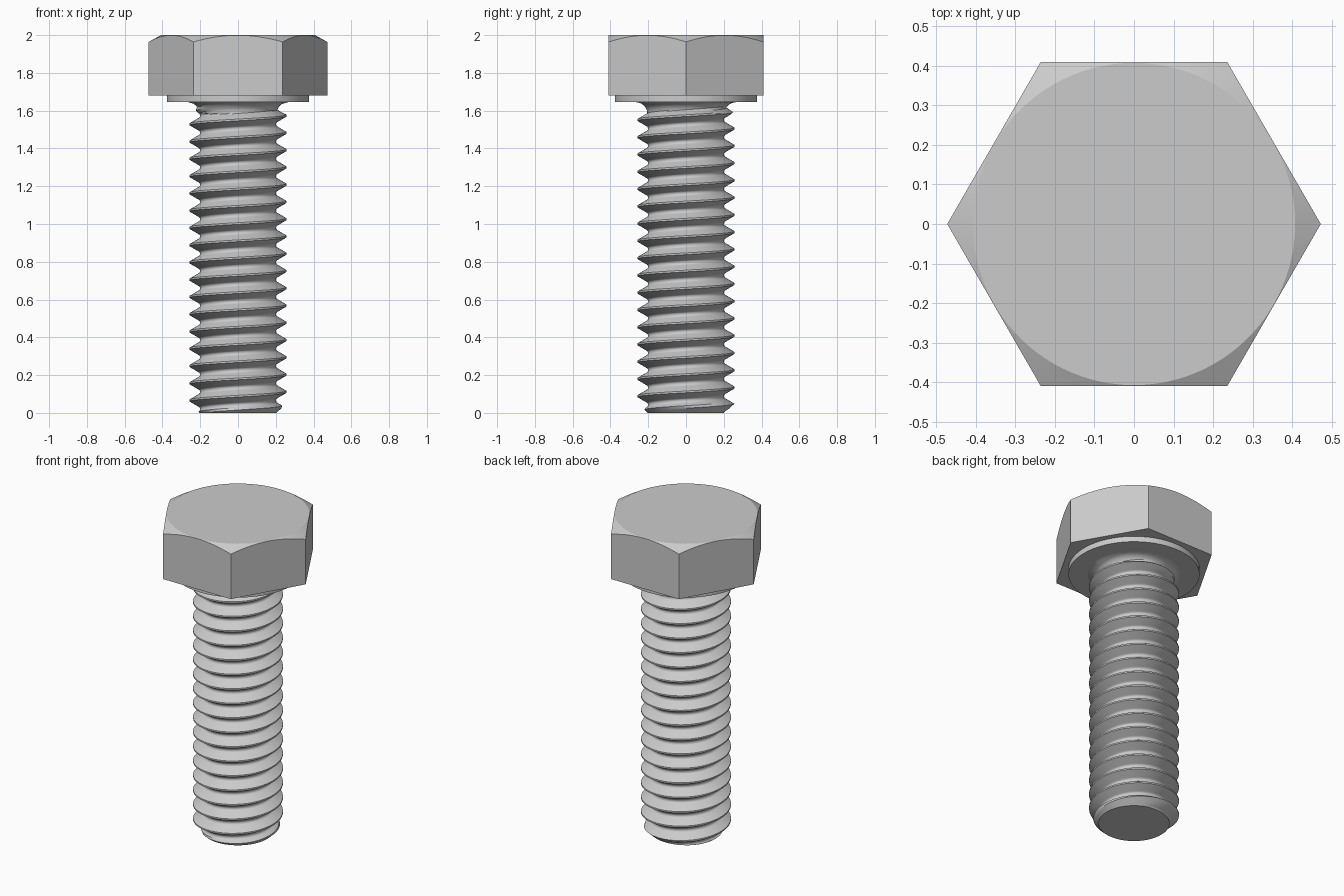
import bpy, bmesh
from math import cos, sin, pi, radians, sqrt, tan

if "Cube" in bpy.data.objects:
    bpy.data.objects.remove(bpy.data.objects["Cube"])

PITCH = 0.0914       # distance between thread crests
CREST_Z = 0.02       # crest height on the +x side at the tip
MAJOR, ROOT = 0.257, 0.201
NECK = 1.645         # top of the shank
SEG = 96
# (fraction of pitch, radius) across one half of the thread
HALF = [(0, MAJOR), (0.05, MAJOR), (0.2, 0.2335), (0.34, 0.2115), (0.375, 0.206),
        (0.405, 0.2035), (0.45, 0.2015), (0.5, ROOT)]


def finish(bm, name, angle):
    bmesh.ops.remove_doubles(bm, verts=bm.verts, dist=1e-5)
    bmesh.ops.recalc_face_normals(bm, faces=bm.faces)
    me = bpy.data.meshes.new(name)
    bm.to_mesh(me)
    bm.free()
    ob = bpy.data.objects.new(name, me)
    bpy.context.collection.objects.link(ob)
    bpy.ops.object.select_all(action='DESELECT')
    ob.select_set(True)
    bpy.context.view_layer.objects.active = ob
    bpy.ops.object.shade_smooth_by_angle(angle=radians(angle))
    return ob


def shank_radius(t, z):
    u = ((z - CREST_Z) / PITCH - t / (2 * pi)) % 1.0
    u = min(u, 1 - u)
    r = ROOT
    for (a, ra), (b, rb) in zip(HALF, HALF[1:]):
        if a <= u <= b:
            r = ra + (rb - ra) * (u - a) / (b - a)
            break
    # thread runs out below the head, where a fillet flares outward
    fade = max(0.0, min(1.0, (1.63 - z) / 0.045))
    r = ROOT + (r - ROOT) * fade
    if z > NECK - 0.06:
        r = max(r, 0.265 - sqrt(max(0.0, 0.06 ** 2 - (z - NECK + 0.06) ** 2)))
    # chamfered tip
    return min(r, 0.203 + 1.1 * z)


# Threaded shank: rows follow the helix and are clamped at both ends
bm = bmesh.new()
us = [u for u, _ in HALF] + [1 - u for u, _ in HALF[-2:0:-1]]
rows = []
for k in range(-2, int(NECK / PITCH) + 3):
    for u in us:
        row = []
        for i in range(SEG + 1):
            t = 2 * pi * i / SEG
            z = min(NECK, max(0.0, CREST_Z + PITCH * (k + u + t / (2 * pi))))
            r = shank_radius(t, z)
            row.append(bm.verts.new((r * cos(t), r * sin(t), z)))
        rows.append(row)
for a, b in zip(rows, rows[1:]):
    for i in range(SEG):
        quad = (a[i], a[i + 1], b[i + 1], b[i])
        zs = [v.co.z for v in quad]
        if max(zs) - min(zs) > 1e-6:
            bm.faces.new(quad)
bmesh.ops.delete(bm, geom=[v for v in bm.verts if not v.link_faces], context='VERTS')
bmesh.ops.remove_doubles(bm, verts=bm.verts, dist=1e-5)
bmesh.ops.holes_fill(bm, edges=[e for e in bm.edges if e.is_boundary], sides=0)
finish(bm, "threaded_shank", 30)

# Washer face under the head
bm = bmesh.new()
bmesh.ops.create_cone(bm, cap_ends=True, segments=96, radius1=0.375, radius2=0.375, depth=0.035)
bmesh.ops.translate(bm, verts=bm.verts, vec=(0, 0, NECK + 0.0175))
finish(bm, "washer_face", 30)

# Hex head with a conical chamfer cutting the top corners
bm = bmesh.new()
APO, TOP_R, N = 0.4095, 0.408, 96
low, mid, top = [], [], []
for i in range(N):
    t = 2 * pi * i / N
    r = APO / cos((t % (pi / 3)) - pi / 6)
    low.append(bm.verts.new((r * cos(t), r * sin(t), 1.68)))
    mid.append(bm.verts.new((r * cos(t), r * sin(t), 2 - (r - TOP_R) * tan(radians(29)))))
    top.append(bm.verts.new((TOP_R * cos(t), TOP_R * sin(t), 2)))
for a, b in ((low, mid), (mid, top)):
    for i in range(N):
        j = (i + 1) % N
        bm.faces.new((a[i], a[j], b[j], b[i]))
bm.faces.new(top)
bm.faces.new(low[::-1])
finish(bm, "hex_head", 20)
